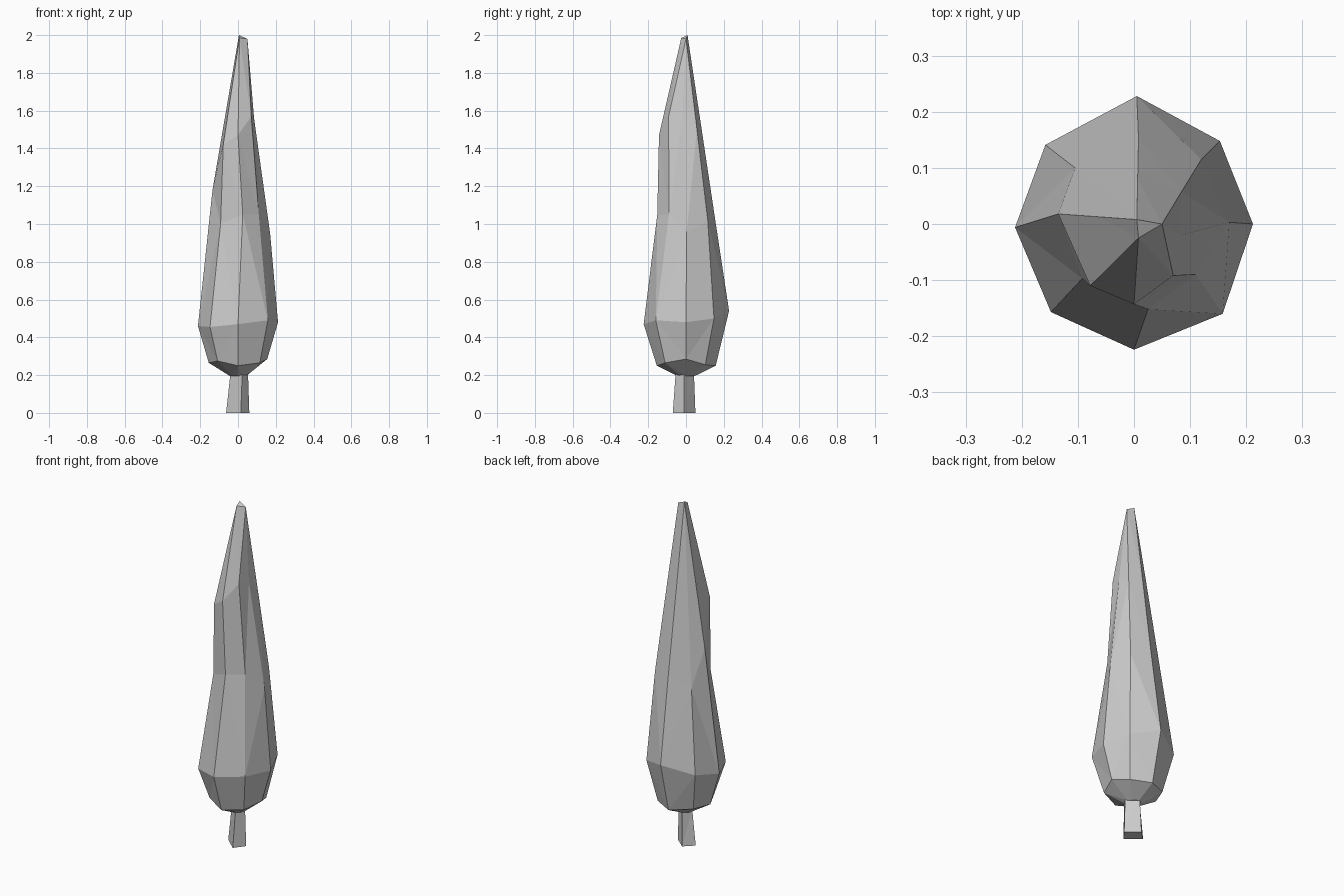
import bpy
import bmesh

if "Cube" in bpy.data.objects:
    bpy.data.objects.remove(bpy.data.objects["Cube"])


def loft(name, rings):
    """Skin a stack of rings, closing both ends."""
    bm = bmesh.new()
    loops = [[bm.verts.new(p) for p in ring] for ring in rings]
    n = len(loops[0])
    for a, b in zip(loops, loops[1:]):
        for i in range(n):
            j = (i + 1) % n
            bm.faces.new((a[i], a[j], b[j], b[i]))
    bm.faces.new(loops[0][::-1])
    bm.faces.new(loops[-1])
    bmesh.ops.remove_doubles(bm, verts=bm.verts[:], dist=0.0005)
    bmesh.ops.triangulate(bm, faces=bm.faces[:])
    bmesh.ops.recalc_face_normals(bm, faces=bm.faces[:])
    mesh = bpy.data.meshes.new(name)
    bm.to_mesh(mesh)
    bm.free()
    obj = bpy.data.objects.new(name, mesh)
    bpy.context.collection.objects.link(obj)
    return obj


# Crown: eight columns, counter-clockwise from the front
belly = [(0, -.224, .47), (.158, -.16, .49), (.212, 0, .48), (.153, .148, .5),
         (.005, .228, .54), (-.158, .141, .49), (-.212, -.006, .46), (-.148, -.157, .455)]
middle = [(.025, -.152, 1.05), (.11, -.09, 1.05), (.17, .003, .95), (.12, .115, 1.02),
          (.008, .152, 1.04), (-.105, .1, .97), (-.135, .018, 1.18), (-.092, -.097, 1.0)]
upper = [(0, -.143, 1.47), (.07, -.092, 1.57), (.085, -.02, 1.56), (.085, .058, 1.5)]

# Pointed, slightly offset tip shared by the columns
back_tip, right_tip, front_tip = (.005, .008, 2), (.05, 0, 1.98), (.008, -.025, 1.985)
tip = [front_tip] + [right_tip] * 3 + [back_tip] * 3 + [front_tip]


def mix(a, b, t):
    return tuple(p + (q - p) * t for p, q in zip(a, b))


upper += [mix(middle[i], tip[i], .5) for i in (4, 5, 6)] + [(-.078, -.11, 1.42)]

# Rounded underside tapering in to the trunk
under_z = [.25, .265, .285, .255, .25, .265, .265, .275]
under = [(x * .73, y * .69, z) for (x, y, _), z in zip(belly, under_z)]
base = [(x * .2, y * .2, .195) for x, y, _ in belly]

loft("crown", [base, under, belly, middle, upper, tip])

# Four-sided tapered trunk, turned corner-forward
foot = [(.015, -.07, 0), (.06, -.01, 0), (-.01, .05, 0), (-.063, 0, 0)]
head = [(.022, -.055, .21), (.053, -.01, .21), (-.005, .042, .21), (-.04, 0, .21)]
loft("trunk", [foot, head])
